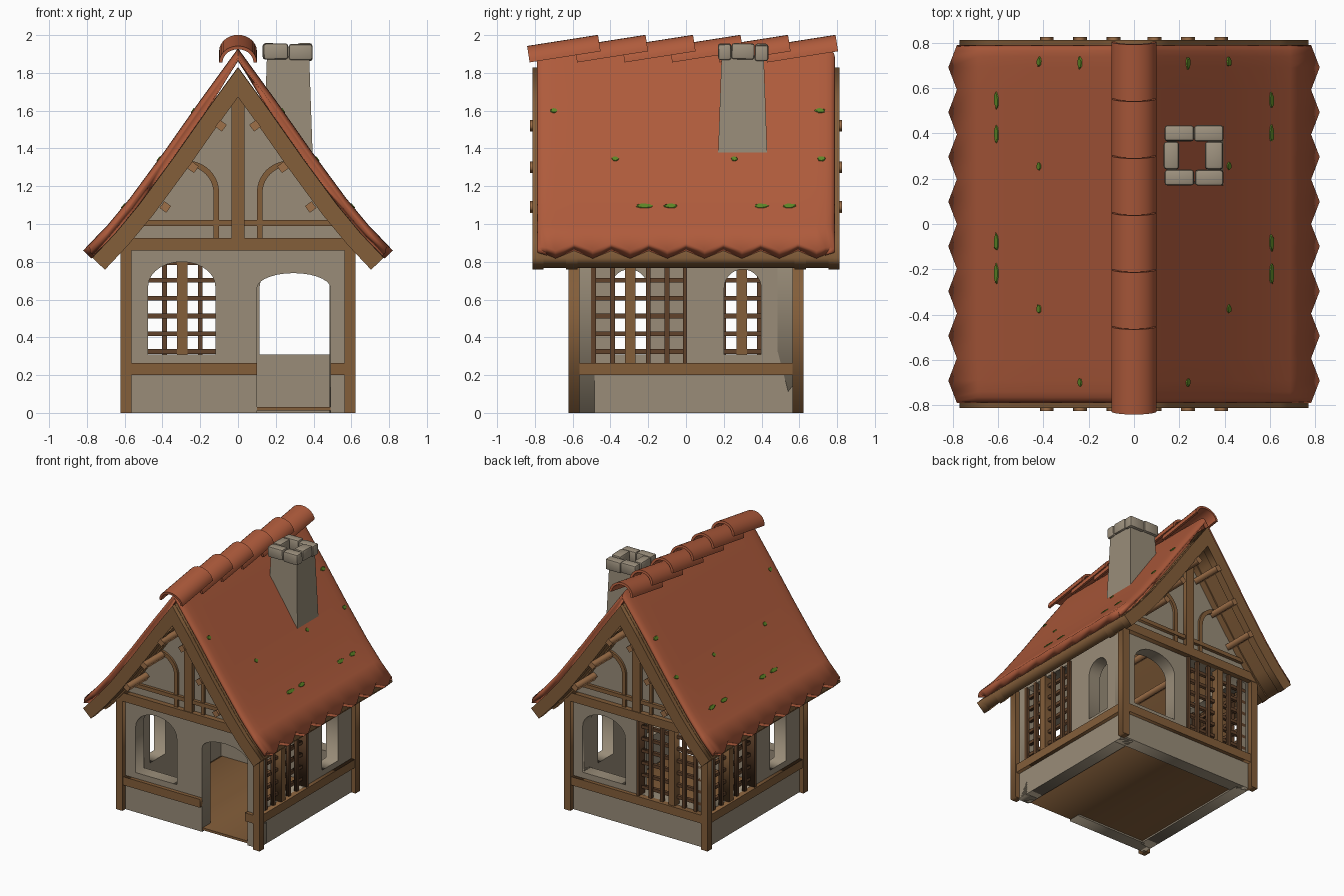
import bpy, bmesh, math, random
from mathutils import Matrix, Vector

random.seed(4)
cube = bpy.data.objects.get("Cube")
if cube:
    bpy.data.objects.remove(cube, do_unlink=True)


def material(name, *rgb):
    m = bpy.data.materials.new(name)
    m.use_nodes = True
    m.diffuse_color = (*rgb, 1)
    m.node_tree.nodes["Principled BSDF"].inputs["Base Color"].default_value = (*rgb, 1)
    return m


PLASTER = material("plaster", .32, .265, .19)
TILE = material("red clay", .43, .105, .045)
WOOD = material("timber", .23, .112, .042)
DARK = material("dark timber", .12, .055, .024)
PALE = material("pale timber", .34, .16, .065)
STONE = material("stone", .34, .285, .21)
MOSS = material("moss", .11, .24, .02)


def finish(name, bm, mat, smooth=None):
    bmesh.ops.remove_doubles(bm, verts=bm.verts, dist=.0001)
    bmesh.ops.recalc_face_normals(bm, faces=bm.faces)
    mesh = bpy.data.meshes.new(name)
    bm.to_mesh(mesh)
    bm.free()
    mesh.materials.append(mat)
    ob = bpy.data.objects.new(name, mesh)
    bpy.context.collection.objects.link(ob)
    if smooth:
        bpy.ops.object.select_all(action='DESELECT')
        ob.select_set(True)
        bpy.context.view_layer.objects.active = ob
        bpy.ops.object.shade_smooth_by_angle(angle=math.radians(smooth))
    return ob


def slab(name, loops, near, far, mat, turn=0, extra=None, smooth=None):
    """Extrude outlines (with holes) drawn on a wall that faces outward at a turn."""
    cu = bpy.data.curves.new(name, 'CURVE')
    cu.dimensions, cu.fill_mode, cu.extrude = '2D', 'BOTH', (far - near) / 2
    for loop in loops:
        sp = cu.splines.new('POLY')
        sp.points.add(len(loop) - 1)
        for p, (u, v) in zip(sp.points, loop):
            p.co = (u, v, 0, 1)
        sp.use_cyclic_u = True
    tmp = bpy.data.objects.new(name, cu)
    bpy.context.collection.objects.link(tmp)
    mesh = bpy.data.meshes.new_from_object(tmp.evaluated_get(bpy.context.evaluated_depsgraph_get()))
    bm = bmesh.new()
    bm.from_mesh(mesh)
    bpy.data.objects.remove(tmp, do_unlink=True)
    bpy.data.meshes.remove(mesh)
    frame = Matrix.Rotation(math.radians(turn), 4, 'Z') @ Matrix.Rotation(math.pi / 2, 4, 'X')
    frame = (extra or Matrix()) @ frame @ Matrix.Translation((0, 0, (near + far) / 2))
    bm.transform(frame)
    return finish(name, bm, mat, smooth)


def rect(u0, u1, v0, v1):
    return [(u0, v0), (u1, v0), (u1, v1), (u0, v1)]


def arc(cu, cv, ru, rv, a0, a1, n=14):
    return [(cu + ru * math.cos(math.radians(a0 + (a1 - a0) * i / n)),
             cv + rv * math.sin(math.radians(a0 + (a1 - a0) * i / n))) for i in range(n + 1)]


def arch(c, half, low, spring, top):
    return [(c - half, low), (c + half, low)] + arc(c, spring, half, top - spring, 0, 180)


def flip(loop, s=-1):
    return [(s * u, v) for u, v in loop]


# Roof cross-section from ridge to eave, and lines parallel below it
PROFILE = [(0, 1.93), (.2, 1.655), (.386, 1.39), (.57, 1.14), (.69, .995), (.815, .862)]


def below(d):
    out = []
    for i, (x, z) in enumerate(PROFILE):
        a, b = PROFILE[max(i - 1, 0)], PROFILE[min(i + 1, len(PROFILE) - 1)]
        t = Vector((b[0] - a[0], b[1] - a[1])).normalized()
        out.append((0, z - d / t.x) if i == 0 else (x + t.y * d, z - t.x * d))
    return out


def band(d0, d1):
    top, low = below(d0), below(d1)
    return flip(top[:0:-1]) + top + low[:0:-1] + flip(low)


# Walls with openings
FACE, BACK = .585, .485
slope = [p for p in below(.1) if p[0] < .56] + [(FACE, .94)]
gable_top = slope[::-1] + flip(slope[1:])
front_window = arch(-.298, .178, .31, .67, .8)
door = arc(.295, .66, .195, .08, 180, 0)
slab("front_wall", [[(-FACE, 0), (.1, 0)] + door + [(.49, 0), (FACE, 0)] + gable_top, front_window],
     BACK, FACE, PLASTER)
panel = rect(-.555, 0, .265, .86)
slab("back_wall", [[(-FACE, 0), (FACE, 0)] + gable_top, flip(panel),
                   arch(-.3, .185, .31, .67, .8)], BACK, FACE, PLASTER, 180)
for side, turn in (("left", 90), ("right", -90)):
    slab(side + "_wall", [rect(-.57, .57, 0, .9), panel, arch(.3, .098, .31, .66, .76)],
         BACK, FACE, PLASTER, turn)
slab("floor", [rect(-.58, .58, .012, .03)], -.58, .58, WOOD)

# Lattice panels
for side, turn, s in (("back", 180, -1), ("left", 90, 1), ("right", -90, 1)):
    bars = [rect(c - .013, c + .013, .26, .87) for c in (-.49, -.39, -.2, -.1)]
    rails = [rect(-.56, 0, z - .012, z + .012) for z in [.325 + .094 * i for i in range(6)]]
    for part, loops, near, far, mat in (
            ("bars", bars, .565, .59, DARK), ("rails", rails, .545, .57, DARK),
            ("mullion", [rect(-.322, -.268, .26, .87)], .54, .6, WOOD),
            ("jamb", [rect(-.016, .006, .26, .87)], .53, .605, DARK)):
        slab(f"{side}_lattice_{part}", [flip(l, s) for l in loops], near, far, mat, turn)

# Corner posts and rail beams
for sx in (-1, 1):
    for sy in (-1, 1):
        x, y = sorted((sx * .565, sx * .622)), sorted((sy * .565, sy * .622))
        slab("corner_post", [rect(*x, 0, .87)], *y, WOOD)
slab("front_rail", [rect(-.57, .1, .2, .265), rect(.49, .57, .2, .265)], .57, .615, WOOD)
for side, turn in (("back", 180), ("left", 90), ("right", -90)):
    slab(side + "_rail", [rect(-.57, .57, .2, .265)], .57, .615, WOOD, turn)

# Gable timbers
brace = ([(.1, .92)] + arc(.27, 1.165, .17, .17, 180, 90) +
         arc(.27, 1.165, .14, .14, 90, 180) + [(.13, .92)])
for side, turn in (("front", 0), ("back", 180)):
    slab(side + "_tie_beam", [rect(-.64, .64, .86, .927)], .57, .626, WOOD, turn)
    slab(side + "_king_post", [rect(-.035, .035, .92, 1.72)], .57, .62, WOOD, turn)
    slab(side + "_collar", [rect(-.58, .58, .99, 1.02)], .57, .61, WOOD, turn)
    slab(side + "_braces", [brace, flip(brace)], .57, .603, WOOD, turn)
    slab(side + "_wall_rafters", [band(.06, .15)], .575, .635, WOOD, turn)
    slab(side + "_barge_boards", [band(.06, .152)], .755, .813, WOOD, turn)

# Roof boards and purlins
slab("roof_boards", [band(.058, .14)], -.78, .78, WOOD)
for x, z in ((.09, 1.52), (.238, 1.3), (.385, 1.09)):
    for s in (-1, 1):
        loop = [(s * x + .031 * math.cos(a), z + .031 * math.sin(a))
                for a in [s * math.radians(-9 + 90 * k) for k in range(4)]]
        slab("purlin", [loop], -.825, .825, PALE)

# Tiled roof with rolled verges and a toothed eave
half = .79
ys = {round(-half + half * k / 8, 4): 0 for k in range(17)}
for y, drop in ((.79, .05), (.782, .025), (.765, .01), (.74, .003)):
    ys[y] = ys[-y] = drop
bm = bmesh.new()
grid = []
for y in sorted(ys):
    tooth = abs((y + half) / (half / 4) % 2 - 1)
    tooth = 1 - abs(2 * ((y + half) / (half / 4) % 1) - 1)
    row = PROFILE[:-1] + [(.782 + .038 * tooth, .9 - .041 * tooth)]
    grid.append([bm.verts.new((x, y, z - ys[y])) for x, z in flip(row[:0:-1]) + row])
for a, b in zip(grid, grid[1:]):
    for i in range(len(a) - 1):
        bm.faces.new((a[i], a[i + 1], b[i + 1], b[i]))
roof = finish("roof_tiles", bm, TILE, 35)
if sum(p.normal.z for p in roof.data.polygons) < 0:
    roof.data.flip_normals()
solid = roof.modifiers.new("thickness", 'SOLIDIFY')
solid.thickness, solid.offset = .06, -1

# Ridge caps, each tilted over the next
cap = arc(0, 0, .1, .088, 0, 180) + arc(0, 0, .082, .07, 180, 0)
for k in range(6):
    place = Matrix.Translation((0, -.64 + .2515 * k, 1.885)) @ Matrix.Rotation(.155, 4, 'X')
    slab("ridge_cap", [cap], -.19, .19, TILE, 0, place, 40)

# Chimney shaft and its ring of stones
bm = bmesh.new()
bmesh.ops.create_cone(bm, segments=4, radius1=.188, radius2=.158, depth=.6,
                      matrix=Matrix.Translation((.265, .3, 1.59)) @ Matrix.Rotation(math.pi / 4, 4, 'Z'))
finish("chimney_shaft", bm, PLASTER)
for x, y, w, d in ((.2, .4, .13, .07), (.33, .4, .13, .072), (.2, .205, .13, .07),
                   (.332, .205, .125, .07), (.165, .302, .068, .122), (.353, .302, .08, .122)):
    bm = bmesh.new()
    spin = Matrix.Rotation(random.uniform(-.05, .05), 4, random.choice('XYZ'))
    bmesh.ops.create_cube(bm, size=1, matrix=Matrix.Translation((x, y, 1.91 + random.uniform(-.006, .006)))
                          @ spin @ Matrix.Diagonal((w, d, .085, 1)))
    bmesh.ops.bevel(bm, geom=bm.edges[:], offset=.013, segments=2, affect='EDGES', profile=.5)
    finish("chimney_stone", bm, STONE, 40)

# Moss patches lying on both slopes
for y, z, size in ((-.22, 1.095, .048), (-.08, 1.095, .042), (.4, 1.095, .045), (.545, 1.095, .04),
                   (-.7, 1.6, .02), (.71, 1.6, .03), (-.375, 1.345, .022), (.255, 1.345, .018),
                   (.715, 1.345, .024)):
    a, b = next((a, b) for a, b in zip(PROFILE, PROFILE[1:]) if a[1] >= z >= b[1])
    x = a[0] + (b[0] - a[0]) * (a[1] - z) / (a[1] - b[1])
    tilt = math.atan2(a[1] - b[1], b[0] - a[0])
    for s in (-1, 1):
        bm = bmesh.new()
        bmesh.ops.create_cone(bm, cap_ends=True, segments=9, radius1=1, radius2=.8, depth=1,
                              matrix=Matrix.Translation((s * x, y, z)) @ Matrix.Rotation(s * tilt, 4, 'Y')
                              @ Matrix.Diagonal((.017, size, .009, 1)))
        for v in bm.verts:
            v.co.y += random.uniform(-.2, .2) * size
        finish("moss_patch", bm, MOSS)
